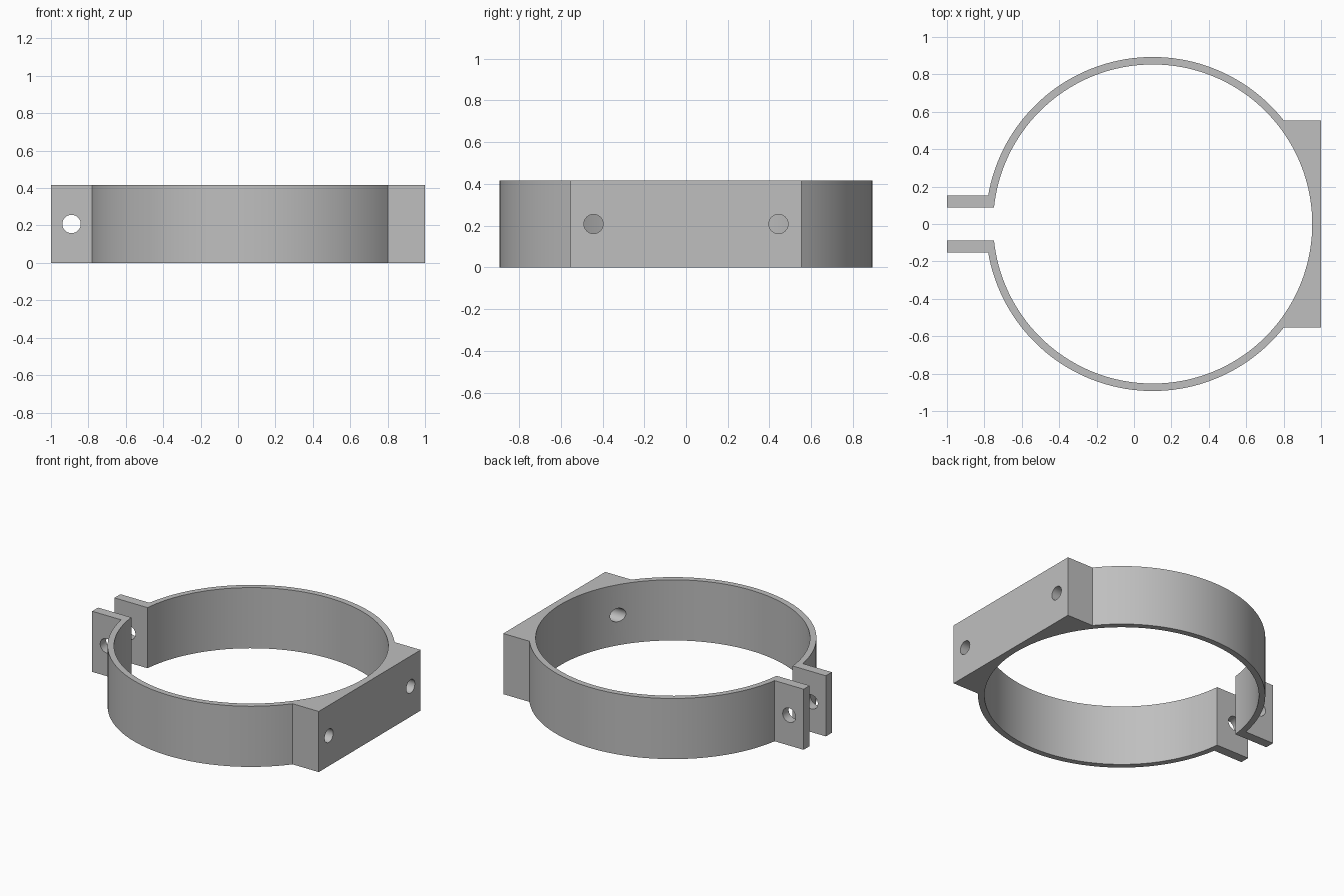
import bpy, bmesh
from math import asin, sin, cos, pi, radians
from mathutils import Matrix

if "Cube" in bpy.data.objects:
    bpy.data.objects.remove(bpy.data.objects["Cube"], do_unlink=True)

CX, R_OUT, R_IN = 0.10, 0.893, 0.853   # ring centre and radii
HEIGHT = 0.416
LUG_IN, LUG_OUT = 0.088, 0.153         # lug plate faces in y
PAD = 0.553                            # half width of mounting pad

grey = bpy.data.materials.new("light_grey")
grey.use_nodes = True
colour = (0.52, 0.52, 0.52, 1)
grey.diffuse_color = colour
grey.node_tree.nodes["Principled BSDF"].inputs["Base Color"].default_value = colour


def arc(radius, start, end, steps):
    return [(CX + radius * cos(start + (end - start) * i / steps),
             radius * sin(start + (end - start) * i / steps)) for i in range(steps + 1)]


def finish(bm, name):
    bmesh.ops.recalc_face_normals(bm, faces=bm.faces)
    mesh = bpy.data.meshes.new(name)
    bm.to_mesh(mesh)
    bm.free()
    mesh.materials.append(grey)
    obj = bpy.data.objects.new(name, mesh)
    bpy.context.collection.objects.link(obj)
    return obj


# Clamp outline: pad corner, outer arc, lug, inner arc; then its mirror image
half = [(1, PAD)]
half += arc(R_OUT, asin(PAD / R_OUT), pi - asin(LUG_OUT / R_OUT), 56)
half += [(-1, LUG_OUT), (-1, LUG_IN)]
half += arc(R_IN, pi - asin(LUG_IN / R_IN), 0, 72)
outline = half + [(x, -y) for x, y in reversed(half[:-1])]

bm = bmesh.new()
face = bm.faces.new([bm.verts.new((x, y, 0)) for x, y in outline])
top = bmesh.ops.extrude_face_region(bm, geom=[face])["geom"]
bmesh.ops.translate(bm, vec=(0, 0, HEIGHT),
                    verts=[v for v in top if isinstance(v, bmesh.types.BMVert)])
clamp = finish(bm, "pipe_clamp")


# Bolt holes: one across both lugs, two through the pad
def hole(name, location, axis, radius, depth):
    bm = bmesh.new()
    bmesh.ops.create_cone(bm, cap_ends=True, segments=40, radius1=radius, radius2=radius,
                          depth=depth, matrix=Matrix.Translation(location)
                          @ Matrix.Rotation(radians(90), 4, axis))
    cutter = finish(bm, name)
    cutter.hide_render = True
    cutter.hide_set(True)
    cutter.display_type = 'WIRE'
    mod = clamp.modifiers.new(name, 'BOOLEAN')
    mod.operation, mod.solver, mod.object = 'DIFFERENCE', 'EXACT', cutter
    return cutter


cutters = [hole("lug_hole", (-0.89, 0, HEIGHT / 2), 'X', 0.049, 0.6)]
for side, sign in (("back", 1), ("front", -1)):
    cutters.append(hole(side + "_pad_hole", (0.9, sign * 0.443, HEIGHT / 2), 'Y', 0.046, 0.5))

bpy.context.view_layer.objects.active = clamp
clamp.select_set(True)
for mod in list(clamp.modifiers):
    bpy.ops.object.modifier_apply(modifier=mod.name)
for cutter in cutters:
    bpy.data.objects.remove(cutter, do_unlink=True)
bpy.ops.object.shade_smooth_by_angle(angle=radians(30))
